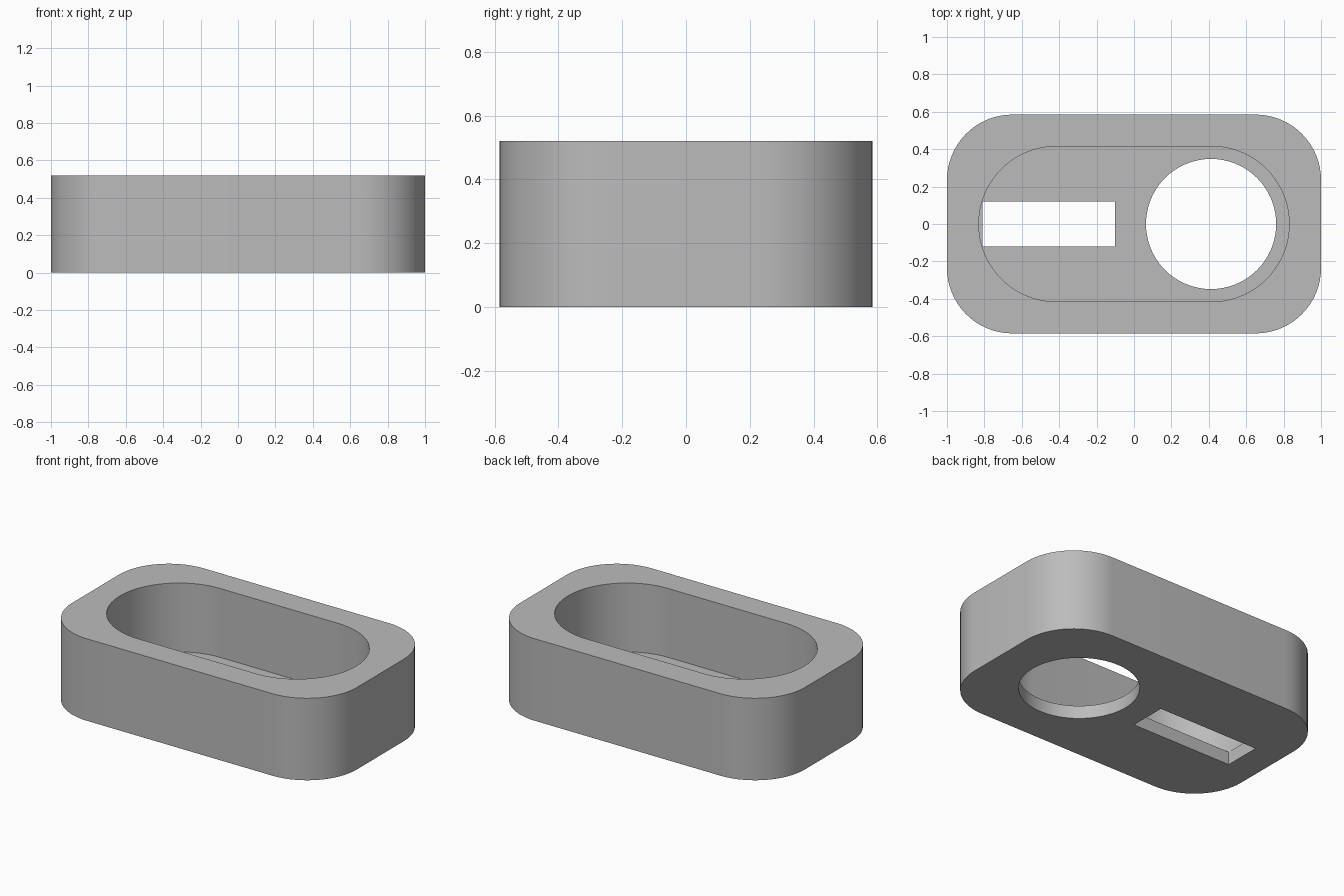
import bpy, bmesh, math

if "Cube" in bpy.data.objects:
    bpy.data.objects.remove(bpy.data.objects["Cube"])

HEIGHT, FLOOR = 0.52, 0.083


def rounded_outline(hx, hy, r, steps):
    """Counter-clockwise rounded rectangle; r = 0 gives square corners."""
    if r == 0:
        return [(hx, hy), (-hx, hy), (-hx, -hy), (hx, -hy)]
    pts = []
    for q, (sx, sy) in enumerate([(1, 1), (-1, 1), (-1, -1), (1, -1)]):
        for i in range(steps + 1):
            a = math.pi / 2 * (q + i / steps)
            pts.append((sx * (hx - r) + r * math.cos(a),
                        sy * (hy - r) + r * math.sin(a)))
    return pts


def prism(name, outline, z0, z1, cx=0.0):
    """Extrude an outline from z0 to z1."""
    bm = bmesh.new()
    base = bm.faces.new([bm.verts.new((x + cx, y, z0)) for x, y in outline])
    top = bmesh.ops.extrude_face_region(bm, geom=[base])["geom"]
    bmesh.ops.translate(bm, vec=(0, 0, z1 - z0),
                        verts=[v for v in top if isinstance(v, bmesh.types.BMVert)])
    bmesh.ops.remove_doubles(bm, verts=bm.verts, dist=1e-5)
    bmesh.ops.recalc_face_normals(bm, faces=bm.faces)
    mesh = bpy.data.meshes.new(name)
    bm.to_mesh(mesh)
    bm.free()
    ob = bpy.data.objects.new(name, mesh)
    bpy.context.collection.objects.link(ob)
    return ob


# Rounded block
grey = bpy.data.materials.new("grey")
grey.diffuse_color = (0.5, 0.5, 0.5, 1)
grey.use_nodes = True
grey.node_tree.nodes["Principled BSDF"].inputs["Base Color"].default_value = grey.diffuse_color
housing = prism("housing", rounded_outline(1.0, 0.585, 0.35, 16), 0, HEIGHT)
housing.data.materials.append(grey)

# Open-topped pocket, then the round hole and slot through its floor
cutters = [
    prism("pocket_cutter", rounded_outline(0.83, 0.415, 0.415, 20), FLOOR, HEIGHT + 0.2),
    prism("round_hole_cutter", rounded_outline(0.348, 0.348, 0.348, 18), -0.2, FLOOR + 0.1, 0.412),
    prism("slot_cutter", rounded_outline(0.355, 0.12, 0, 1), -0.2, FLOOR + 0.1, -0.456),
]
for cutter in cutters:
    cutter.hide_render = True
    cutter.hide_set(True)
    cut = housing.modifiers.new(cutter.name, "BOOLEAN")
    cut.operation, cut.solver, cut.object = "DIFFERENCE", "EXACT", cutter

# Bake the cuts so the shading follows the final edges
bpy.context.view_layer.update()
result = bpy.data.meshes.new_from_object(
    housing.evaluated_get(bpy.context.evaluated_depsgraph_get()))
housing.modifiers.clear()
housing.data = result
for cutter in cutters:
    bpy.data.objects.remove(cutter)

bpy.context.view_layer.objects.active = housing
housing.select_set(True)
bpy.ops.object.shade_smooth_by_angle(angle=math.radians(30))
